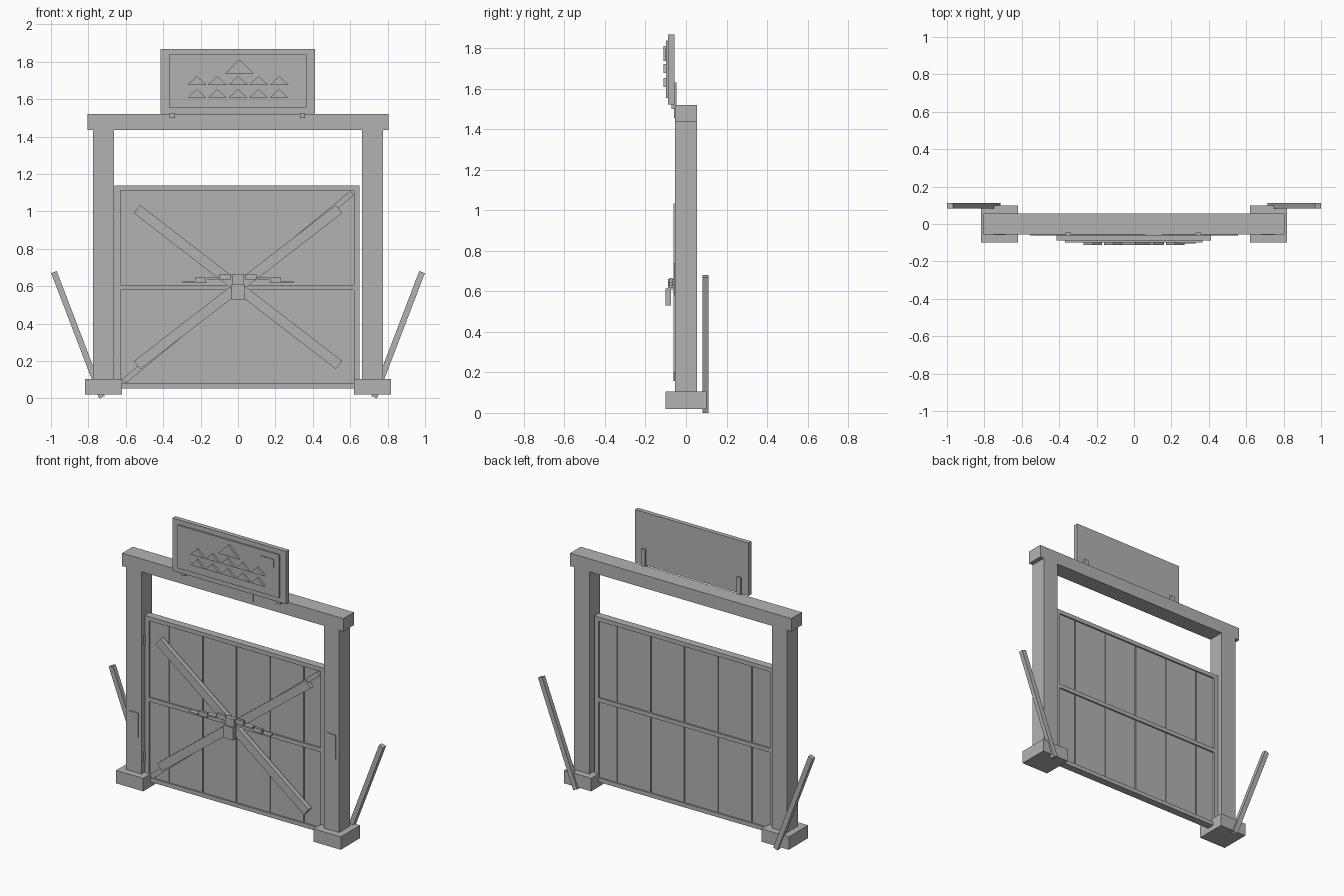
import bpy, bmesh, math
from mathutils import Vector

cube = bpy.data.objects.get("Cube")
if cube:
    bpy.data.objects.remove(cube)

grey = bpy.data.materials.new("plain_grey")
grey.use_nodes = True
colour = (0.45, 0.45, 0.45, 1)
grey.diffuse_color = colour
grey.node_tree.nodes["Principled BSDF"].inputs["Base Color"].default_value = colour


def prism(name, outline, y0, y1):
    """Extrude an (x, z) outline from y0 back to y1."""
    bm = bmesh.new()
    face = bm.faces.new([bm.verts.new((x, y0, z)) for x, z in outline])
    back = bmesh.ops.extrude_face_region(bm, geom=[face])["geom"]
    verts = [v for v in back if isinstance(v, bmesh.types.BMVert)]
    bmesh.ops.translate(bm, verts=verts, vec=(0, y1 - y0, 0))
    bmesh.ops.recalc_face_normals(bm, faces=bm.faces)
    mesh = bpy.data.meshes.new(name)
    bm.to_mesh(mesh)
    bm.free()
    mesh.materials.append(grey)
    obj = bpy.data.objects.new(name, mesh)
    bpy.context.collection.objects.link(obj)
    return obj


def box(name, x0, x1, y0, y1, z0, z1):
    return prism(name, [(x0, z0), (x1, z0), (x1, z1), (x0, z1)], y0, y1)


def bar(name, start, end, width, y0, y1):
    """Straight slanted board between two (x, z) points."""
    a, b = Vector(start), Vector(end)
    d = (b - a).normalized() * width / 2
    n = Vector((-d.y, d.x))
    return prism(name, [a - n, b - n, b + n, a + n], y0, y1)


# Gateway: posts, feet, rear props and the lintel
for side, s in (("left", 1), ("right", -1)):
    box(side + "_post", *sorted((s * 0.664, s * 0.775)), -0.055, 0.055, 0.1, 1.44)
    box(side + "_foot", *sorted((s * 0.62, s * 0.818)), -0.1, 0.1, 0.02, 0.105)
    bar(side + "_prop", (s * 0.728, 0.006), (s * 0.984, 0.675), 0.032, 0.082, 0.112)
box("lintel", -0.805, 0.805, -0.055, 0.055, 1.435, 1.52)

# Gate leaf: thin core, vertical planks and surrounding rails
left, right, low, high = -0.66, 0.65, 0.053, 1.138
rail = 0.031
box("gate_core", left + 0.01, right - 0.01, -0.008, 0.008, low + 0.01, high - 0.01)
seams = [left + 0.01] + [0.245 * i for i in range(-2, 3)] + [right - 0.01]
for i, (a, b) in enumerate(zip(seams, seams[1:])):
    box(f"plank_{i + 1}", a + 0.003, b - 0.003, -0.015, 0.015, low + 0.01, high - 0.01)
for name, a, b in (("hinge_stile", left, left + rail), ("latch_stile", right - rail, right)):
    box(name, a, b, -0.025, 0.025, low, high)
for name, z in (("bottom_rail", low), ("middle_rail", 0.58), ("top_rail", high - 0.027)):
    box(name, left + rail, right - rail, -0.025, 0.025, z, z + 0.027)
for i, z in enumerate((0.176, 0.944)):
    box(f"hinge_{i + 1}", -0.67, -0.655, -0.032, 0.02, z, z + 0.068)

# Diagonal boards across the gate
bar("thin_brace", (-0.61, 0.092), (0.61, 1.098), 0.03, -0.034, -0.015)
bar("rising_board", (-0.54, 0.178), (0.54, 1.012), 0.055, -0.045, -0.015)
bar("falling_board", (-0.54, 1.012), (0.54, 0.178), 0.055, -0.062, -0.03)

# Chain of alternating flat and upright links, with a padlock
for s in (-1, 1):
    for i in range(4):
        x = s * (0.068 + 0.066 * i)
        z = 0.65 - 0.009 * i
        thick, deep = (0.015, 0.008) if i % 2 == 0 else (0.006, 0.016)
        box(f"chain_link_{'left' if s > 0 else 'right'}_{i + 1}", x - 0.03, x + 0.03,
            -0.074 - deep, -0.074 + deep, z - thick, z + thick)
box("padlock_shackle", -0.033, 0.033, -0.09, -0.06, 0.61, 0.662)
box("padlock_body", -0.036, 0.036, -0.102, -0.074, 0.53, 0.613)

# Sign board with raised panel and two rear brackets
box("sign_board", -0.415, 0.412, -0.088, -0.058, 1.522, 1.869)
box("sign_panel", -0.37, 0.367, -0.099, -0.085, 1.555, 1.838)
for side, x in (("right", -0.351), ("left", 0.345)):
    box(side + "_sign_bracket", x - 0.014, x + 0.014, -0.072, -0.046, 1.5, 1.63)


# Raised triangles on the sign
def triangle(name, x, z, half, height):
    prism(name, [(x - half, z), (x + half, z), (x, z + height)], -0.112, -0.098)


for row, z in enumerate((1.608, 1.677)):
    for i in range(-2, 3):
        triangle(f"sign_triangle_{row + 1}_{i + 3}", 0.11 * i, z, 0.05, 0.046)
triangle("sign_triangle_top", 0.008, 1.738, 0.075, 0.074)

# Thin plates on the posts, lintel and sign
box("right_post_plate", -0.752, -0.684, -0.06, -0.053, 0.34, 0.5)
box("left_post_plate", 0.682, 0.75, -0.06, -0.053, 0.58, 0.74)
box("lintel_plate", 0.06, 0.15, -0.06, -0.053, 1.455, 1.515)
box("sign_plate", 0.235, 0.33, -0.103, -0.097, 1.745, 1.8)
